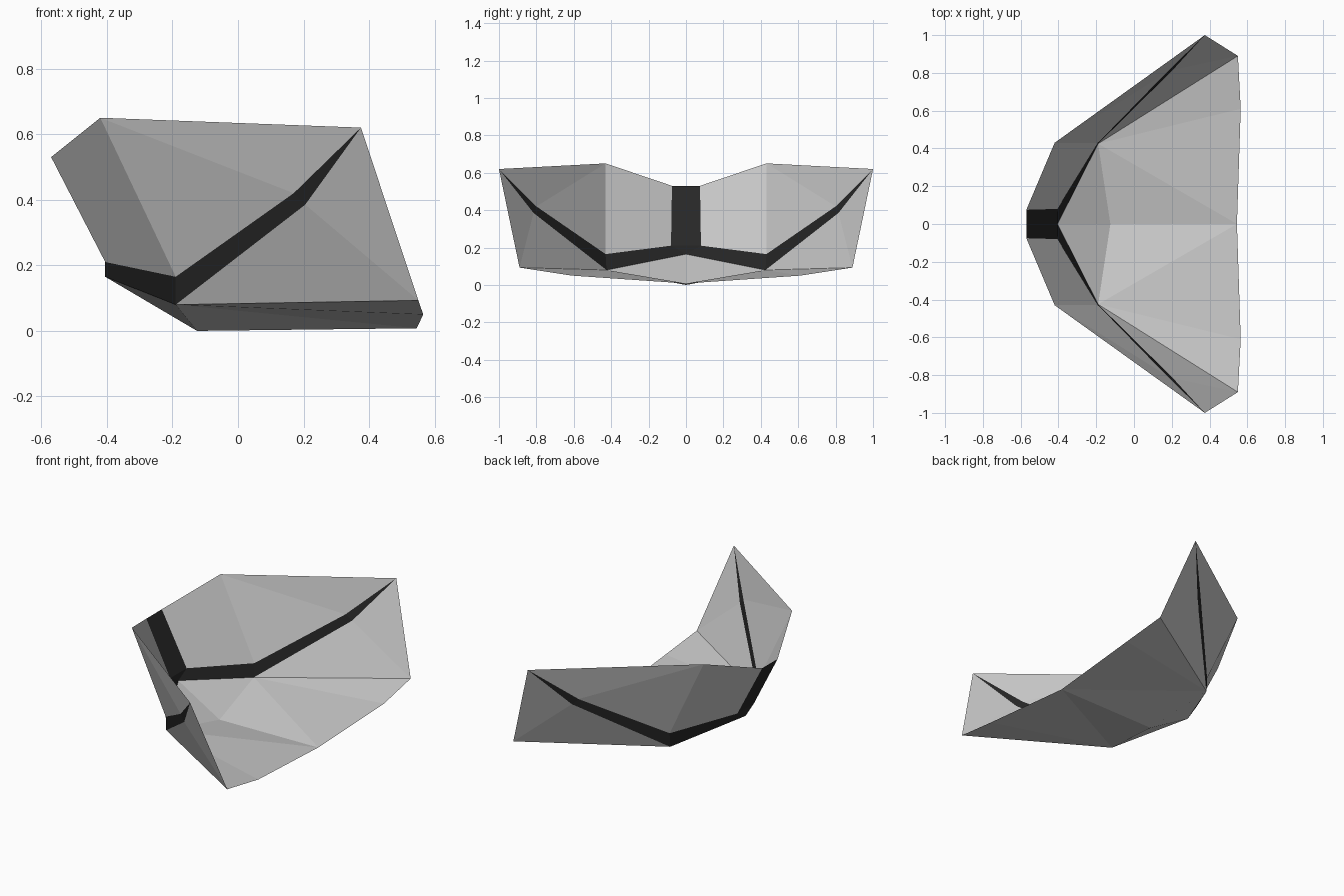
import bpy

if "Cube" in bpy.data.objects:
    bpy.data.objects.remove(bpy.data.objects["Cube"])

# Corner points of the -y half, shared by the panels
P = {
    "top_nose": (-0.57, -0.075, 0.53), "top_mid": (-0.57, 0, 0.53),
    "cheek_top": (-0.42, -0.43, 0.65),
    "tip": (0.375, -1.0, 0.62),
    "slit_up": (0.17, -0.80, 0.42), "slit_low": (0.205, -0.815, 0.385),
    "corner_up": (-0.19, -0.43, 0.165), "corner_low": (-0.19, -0.425, 0.08),
    "nose_low": (-0.405, -0.08, 0.21), "nose_mid": (-0.405, 0, 0.21),
    "lip": (-0.405, 0, 0.165),
    "jaw_back": (0.55, -0.89, 0.093), "jaw_under": (0.565, -0.61, 0.05),
    "base_back": (0.545, 0, 0.008), "base_front": (-0.125, 0, 0.0),
}

trim_mat = bpy.data.materials.new("dark_trim")
trim_mat.diffuse_color = (0.02, 0.02, 0.02, 1)
trim_mat.use_nodes = True
trim_mat.node_tree.nodes["Principled BSDF"].inputs["Base Color"].default_value = trim_mat.diffuse_color


def shell(name, faces, mat=None):
    """Flat-faced sheet from named corners, mirrored across y = 0."""
    faces = [f.split() for f in faces]
    names = sorted({n for f in faces for n in f})
    mesh = bpy.data.meshes.new(name)
    mesh.from_pydata([P[n] for n in names], [],
                     [[names.index(n) for n in f] for f in faces])
    obj = bpy.data.objects.new(name, mesh)
    bpy.context.collection.objects.link(obj)
    mod = obj.modifiers.new("mirror", "MIRROR")
    mod.use_axis = (False, True, False)
    if mat:
        mesh.materials.append(mat)
    return obj


# Upper side plates
shell("upper_plate", [
    "top_nose nose_low corner_up cheek_top",
    "cheek_top corner_up slit_up",
    "cheek_top slit_up tip",
])

# Lower plates and curved underside
shell("lower_plate", [
    "tip slit_low jaw_back",
    "slit_low corner_low jaw_back",
    "corner_low jaw_under jaw_back",
    "corner_low base_back jaw_under",
    "corner_low base_front base_back",
    "lip base_front corner_low",
])

# Dark centre strip and tapering band between the plates
shell("dark_band", [
    "top_mid nose_mid nose_low top_nose",
    "nose_mid lip nose_low",
    "nose_low lip corner_low corner_up",
    "corner_up corner_low slit_low slit_up",
    "slit_up slit_low tip",
], trim_mat)
